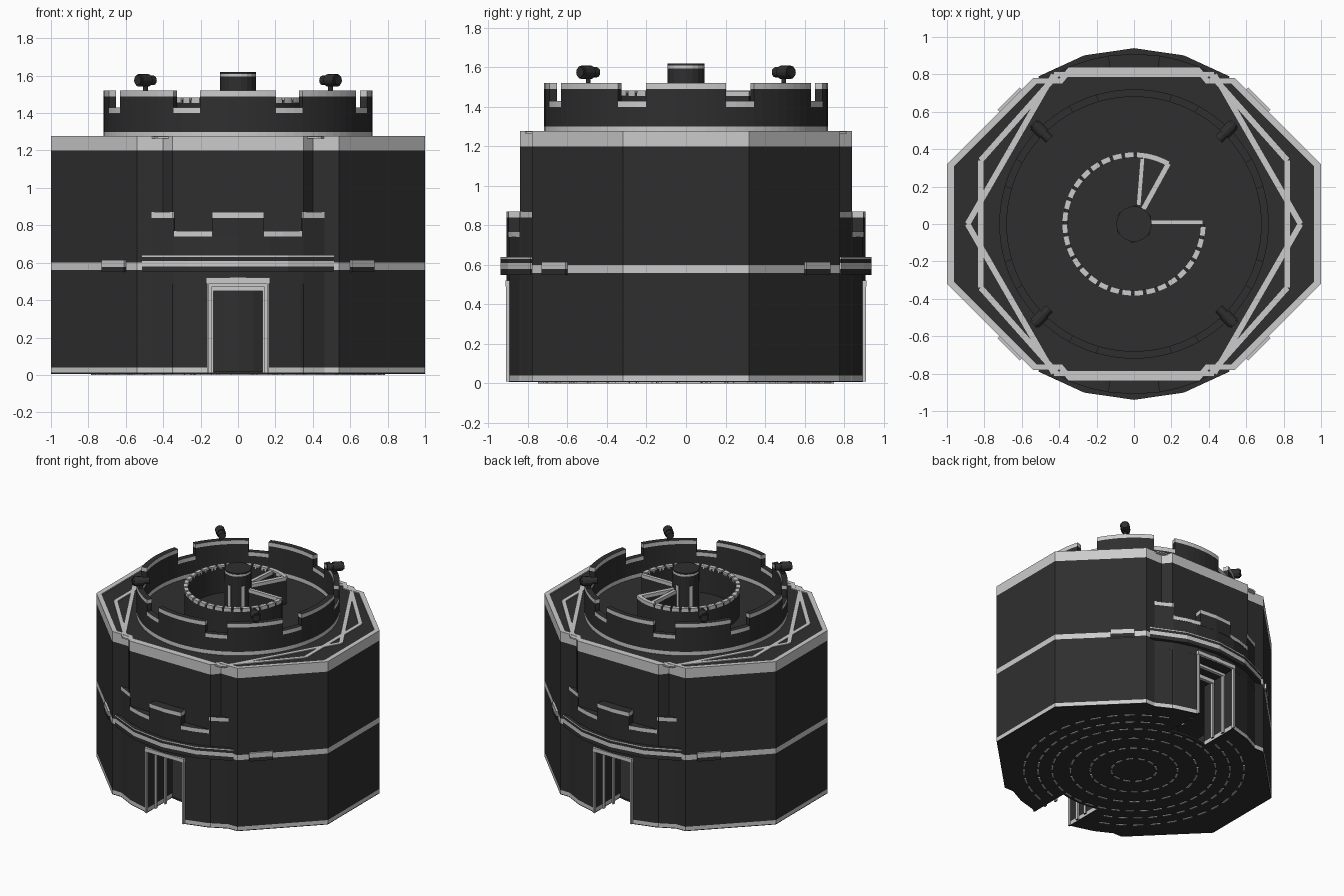
import bpy, bmesh
from math import sin, cos, asin, acos, radians, degrees, hypot, pi
from mathutils import Matrix

if "Cube" in bpy.data.objects:
    bpy.data.objects.remove(bpy.data.objects["Cube"], do_unlink=True)


def material(name, v):
    m = bpy.data.materials.new(name)
    m.use_nodes = True
    m.diffuse_color = (v, v, v, 1)
    m.node_tree.nodes["Principled BSDF"].inputs["Base Color"].default_value = (v, v, v, 1)
    return m


DARK, LIGHT = 0, 1
MATS = [material("charcoal", 0.028), material("light grey", 0.6)]


def finish(name, bm):
    bmesh.ops.recalc_face_normals(bm, faces=bm.faces)
    me = bpy.data.meshes.new(name)
    bm.to_mesh(me)
    bm.free()
    for m in MATS:
        me.materials.append(m)
    ob = bpy.data.objects.new(name, me)
    bpy.context.collection.objects.link(ob)
    return ob


def stack(name, polys, levels, slices, cap=DARK):
    """Upright prisms cut into coloured slices between the given heights."""
    bm = bmesh.new()
    for poly in polys:
        rows = [[bm.verts.new((x, y, z)) for x, y in poly] for z in levels]
        n = len(poly)
        for low, high, mat in zip(rows, rows[1:], slices):
            for i in range(n):
                j = (i + 1) % n
                bm.faces.new((low[i], low[j], high[j], high[i])).material_index = mat
        bm.faces.new(rows[0][::-1]).material_index = cap
        bm.faces.new(rows[-1]).material_index = cap
    return finish(name, bm)


def arc(r, a, b, step=4):
    n = max(1, round(abs(b - a) / step))
    angles = [radians(a + (b - a) * i / n) for i in range(n + 1)]
    return [(r * cos(t), r * sin(t)) for t in angles]


def sector(r0, r1, a, b, step=4):
    return arc(r1, a, b, step) + arc(r0, b, a, step)


def bar(p, q, w):
    dx, dy = q[0] - p[0], q[1] - p[1]
    k = w / 2 / hypot(dx, dy)
    ox, oy = -dy * k, dx * k
    return [(p[0] + ox, p[1] + oy), (p[0] - ox, p[1] - oy),
            (q[0] - ox, q[1] - oy), (q[0] + ox, q[1] + oy)]


def rect(x0, x1, y0, y1):
    return [(x0, y0), (x1, y0), (x1, y1), (x0, y1)]


def turned(polys):
    """The polygons plus copies turned half way round."""
    return polys + [[(-x, -y) for x, y in p] for p in polys]


def loop_bars(pts, w):
    return [bar(p, q, w) for p, q in zip(pts, pts[1:] + pts[:1])]


# Main octagonal body with a slightly proud front and back
DOOR, DOOR_TOP, ROOF = 0.16, 0.49, 1.27
quarter = [(1, 0.32), (0.54, 0.78), (0.40, 0.78), (0.35, 0.84)]
side = [(x, -y) for x, y in quarter[::-1]] + quarter
outline = side + [(-x, -y) for x, y in side]
a = degrees(acos(DOOR / 0.6))
half = [(DOOR, -0.84)] + side + [(DOOR, 0.84)] + arc(0.6, a, -a, 8)
stack("lower_walls", turned([half]), [0.006, 0.012, 0.04, DOOR_TOP], [DARK, LIGHT, DARK])
stack("upper_walls", [outline], [DOOR_TOP, 0.56, 0.60, 1.20, ROOF],
      [DARK, LIGHT, DARK, LIGHT])

# Pale roof edge and crossing roof strips
inner = [(x * 0.962, y * 0.962) for x, y in outline]
edge = []
for i in range(len(outline)):
    j = (i + 1) % len(outline)
    edge.append([outline[i], outline[j], inner[j], inner[i]])
stack("roof_edge", edge, [ROOF - 0.005, ROOF + 0.008], [LIGHT], LIGHT)
hexagon = [(0.89, 0), (0.43, 0.8), (-0.43, 0.8), (-0.89, 0), (-0.43, -0.8), (0.43, -0.8)]
eight = [(0.82, 0.34), (0.41, 0.8), (-0.41, 0.8), (-0.82, 0.34)]
eight += [(-x, -y) for x, y in eight]
stack("roof_strips", loop_bars(hexagon, 0.03) + loop_bars(eight, 0.03),
      [ROOF - 0.005, ROOF + 0.006], [LIGHT], LIGHT)

# Raised jogs in the belt on the diagonal faces
jogs = []
for sx in (-1, 1):
    for sy in (-1, 1):
        jogs.append(bar((sx * 0.60, sy * 0.72), (sx * 0.72, sy * 0.60), 0.03))
stack("belt_jogs", jogs, [0.55, 0.578, 0.615], [DARK, LIGHT], LIGHT)

# Rounded bastions at front and back
R = 0.91
door_angle = degrees(asin(DOOR / R))
lower = []
for s in (-1, 1):
    lower.append(arc(R, 90 - s * door_angle, 90 - s * 33, 11) + [(s * 0.48, 0.72), (s * DOOR, 0.72)])
stack("bastion_base", turned(lower), [0.006, 0.012, 0.04, DOOR_TOP], [DARK, LIGHT, DARK])
stack("bastion_wall", turned([sector(0.75, R, 57, 123, 11)]), [DOOR_TOP, 0.74], [DARK])
gaps, merlons = [], [sector(0.78, R, 81.2, 98.8, 9)]
for s in (-1, 1):
    gaps.append(sector(0.78, R, 90 + s * 8.8, 90 + s * 22, 7))
    merlons.append(sector(0.78, R, 90 + s * 22, 90 + s * 33, 11))
stack("bastion_gaps", turned(gaps), [0.74, 0.77], [LIGHT])
stack("bastion_merlons", turned(merlons), [0.74, 0.84, 0.87], [DARK, LIGHT])
stack("bastion_belt", turned([sector(0.80, 0.94, 57, 123, 16)]),
      [0.55, 0.58, 0.61, 0.63, 0.64], [DARK, LIGHT, DARK, LIGHT])

# Nested door frames
for k, y in enumerate((0.90, 0.80, 0.70)):
    w = DOOR - 0.012 * k
    top = 0.52 - 0.02 * k
    posts = [rect(s * w - 0.006, s * w + 0.006, y - 0.01, y + 0.012) for s in (-1, 1)]
    stack("door_posts", turned(posts), [0.01, top - 0.03], [LIGHT])
    stack("door_lintel", turned([rect(-w - 0.01, w + 0.01, y - 0.01, y + 0.014)]),
          [top - 0.03, top], [LIGHT], LIGHT)

# Chamber floor, core and dashed underside rings
stack("chamber_floor", [arc(0.61, 0, 352, 8)], [0.006, 0.02], [DARK])
stack("chamber_core", [arc(0.31, 0, 345, 15)], [0.01, DOOR_TOP], [DARK])
dashes = []
for r, step in ((0.16, 30), (0.31, 15), (0.45, 15), (0.58, 10), (0.68, 9), (0.78, 9)):
    for i in range(int(360 / step)):
        t = i * step
        if r > 0.6 and abs(r * cos(radians(t + step * 0.3))) < 0.23:
            continue
        dashes.append(sector(r - 0.007, r + 0.007, t, t + step * 0.6, 6))
stack("underside_dashes", dashes, [0, 0.007], [LIGHT], LIGHT)

# Crenellated round tower
stack("tower_merlons", [sector(0.68, 0.72, 45 * k - 16.35, 45 * k + 16.35) for k in range(8)],
      [ROOF, 1.30, 1.49, 1.52], [LIGHT, DARK, LIGHT])
stack("tower_gaps", [sector(0.68, 0.72, 45 * k + 16.35, 45 * k + 28.65) for k in range(8)],
      [ROOF, 1.30, 1.40, 1.43], [LIGHT, DARK, LIGHT])

# Inner ring wall with a wedge opening, and its thin partitions
stack("inner_ring", [sector(0.355, 0.38, 60, 360)], [ROOF, 1.47], [DARK])
caps = [sector(0.355, 0.385, t, t + 7.8) for t in range(90, 360, 10)]
caps.append(sector(0.355, 0.385, 60, 88))
stack("inner_ring_caps", caps, [1.455, 1.482], [LIGHT], LIGHT)
walls = [bar((0.05, 0.08), (0.185, 0.325), 0.03), bar((0.09, 0.01), (0.37, 0.01), 0.025),
         bar((0.025, 0.1), (0.045, 0.35), 0.025)]
stack("inner_partitions", walls, [ROOF, 1.455, 1.48], [DARK, LIGHT], LIGHT)

# Central post
stack("center_post", [arc(0.095, 0, 340, 20)], [ROOF, 1.595, 1.61, 1.62], [DARK, LIGHT, DARK])
stack("post_stripes", [sector(0.08, 0.099, t, t + 12, 12) for t in range(20, 380, 60)],
      [ROOF, 1.52], [LIGHT])

# Four lamps on the tower wall
for k in range(4):
    bm = bmesh.new()
    spin = Matrix.Rotation(radians(45 + 90 * k), 4, 'Z')
    for r, depth, x, z, tilt in ((0.013, 0.08, 0.70, 1.53, 0), (0.034, 0.07, 0.715, 1.575, pi / 2),
                                 (0.026, 0.12, 0.70, 1.575, pi / 2)):
        bmesh.ops.create_cone(bm, cap_ends=True, segments=12, radius1=r, radius2=r, depth=depth,
                              matrix=spin @ Matrix.Translation((x, 0, z)) @ Matrix.Rotation(tilt, 4, 'Y'))
    finish("lamp", bm)
